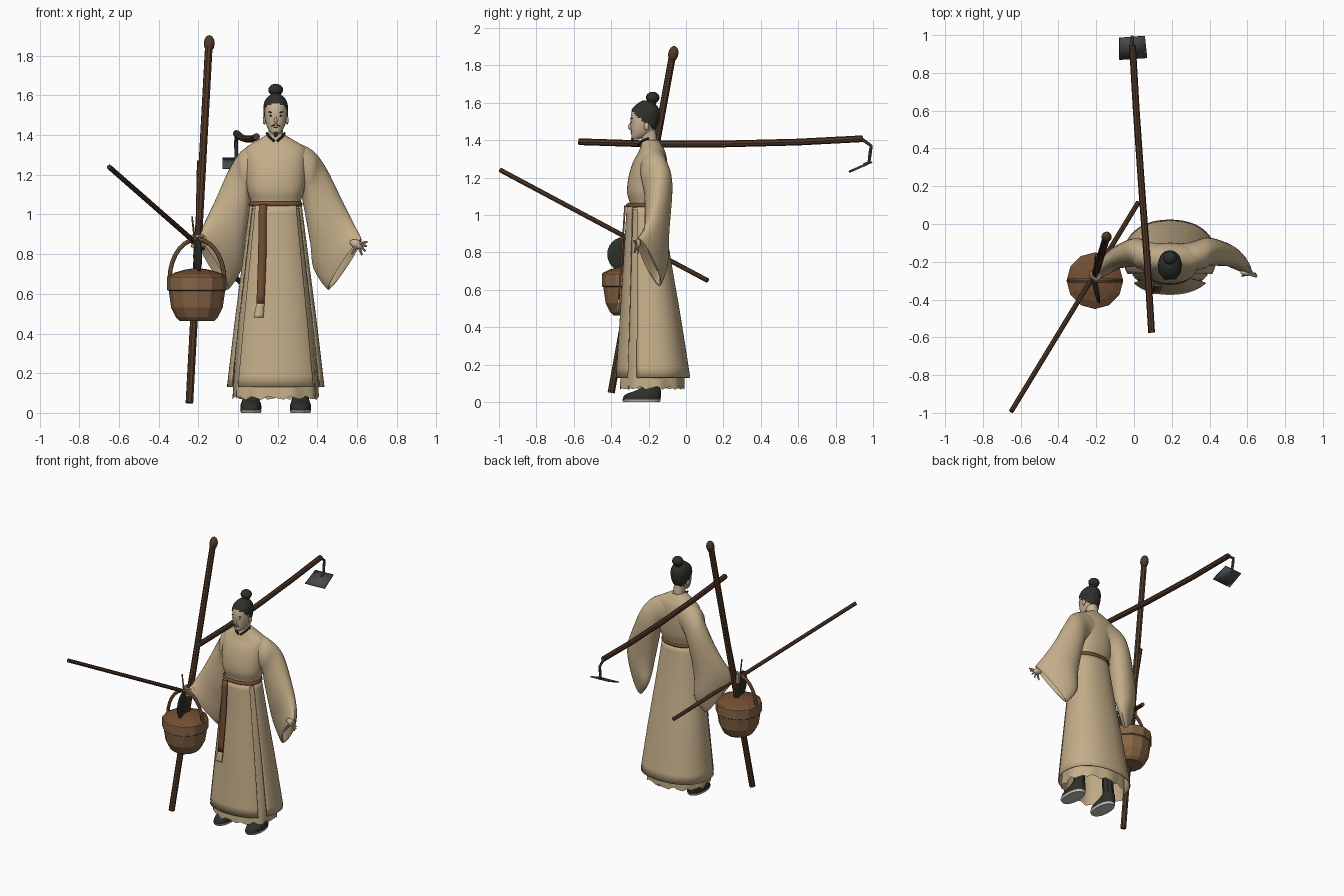
import bpy, bmesh, math
from mathutils import Vector, Matrix

if "Cube" in bpy.data.objects:
    bpy.data.objects.remove(bpy.data.objects["Cube"])

def material(name, r, g, b):
    m = bpy.data.materials.new(name)
    m.diffuse_color = (r, g, b, 1)
    m.use_nodes = True
    m.node_tree.nodes["Principled BSDF"].inputs["Base Color"].default_value = m.diffuse_color
    return m

ROBE = material("robe_tan", .55, .42, .25)
SKIN = material("skin", .58, .45, .31)
DARK = material("hair_black", .028, .028, .024)
WOOD = material("dark_wood", .085, .04, .02)
WICKER = material("wicker", .24, .13, .06)
BROWN = material("sash_brown", .17, .075, .033)
METAL = material("iron", .065, .07, .075)
SOLE = material("sole_grey", .55, .55, .53)
CX = .19  # centre line of the figure

def mesh_object(name, bm, mat, smooth=True):
    bmesh.ops.recalc_face_normals(bm, faces=bm.faces)
    me = bpy.data.meshes.new(name)
    bm.to_mesh(me)
    bm.free()
    me.materials.append(mat)
    ob = bpy.data.objects.new(name, me)
    bpy.context.collection.objects.link(ob)
    ob["smooth"] = smooth
    return ob

def skin(name, rings, mat, sub=4, closed=True, caps=(True, True), smooth=True, thick=0):
    """Surface through rings of points, with rings interpolated by a spline."""
    rows, n = [], len(rings)
    for i in range(n - 1):
        a, b, c, d = rings[max(i - 1, 0)], rings[i], rings[i + 1], rings[min(i + 2, n - 1)]
        for k in range(sub):
            t = k / sub
            rows.append([.5 * (2 * q + (r - p) * t + (2 * p - 5 * q + 4 * r - s) * t * t
                               + (3 * q - p - 3 * r + s) * t ** 3) for p, q, r, s in zip(a, b, c, d)])
    rows.append(rings[-1])
    bm = bmesh.new()
    rows = [[bm.verts.new(p) for p in row] for row in rows]
    m = len(rows[0])
    for a, b in zip(rows, rows[1:]):
        for j in range(m if closed else m - 1):
            k = (j + 1) % m
            bm.faces.new((a[j], a[k], b[k], b[j]))
    for on, row in zip(caps, (rows[0], rows[-1])):
        if on and closed:
            bm.faces.new(row)
    ob = mesh_object(name, bm, mat, smooth)
    if thick:
        mod = ob.modifiers.new("thickness", 'SOLIDIFY')
        mod.thickness = thick
        mod.offset = 0
    return ob

def ring(z, hw, yf, yb, cx=CX, e=.9, n=40, a0=0, a1=360, grow=0, ripple=0):
    """Rounded horizontal section from half width, front y and back y."""
    full = abs(a1 - a0) == 360
    pts = []
    for i in range(n):
        a = math.radians(a0 + (a1 - a0) * i / (n if full else n - 1))
        c, s = math.cos(a), math.sin(a)
        f = 1 + ripple * math.sin(9 * a)
        pts.append(Vector((cx + (hw + grow) * f * math.copysign(abs(c) ** e, c),
                           (yf + yb) / 2 + ((yb - yf) / 2 + grow) * f * math.copysign(abs(s) ** e, s),
                           z + ripple * .25 * math.sin(14 * a))))
    return pts

def stack(name, rows, mat, sub=4, caps=(True, True), **kw):
    return skin(name, [ring(*r, **kw) for r in rows], mat, sub, caps=caps)

def tube(name, pts, r, mat, spline='POLY', res=2, ends=(1, 1)):
    cu = bpy.data.curves.new(name, 'CURVE')
    cu.dimensions = '3D'
    cu.bevel_depth, cu.bevel_resolution, cu.use_fill_caps = r, res, True
    cu.resolution_u = 6
    if spline == 'POLY':
        sp = cu.splines.new('POLY')
    else:
        sp = cu.splines.new('NURBS')
    sp.points.add(len(pts) - 1)
    for i, (p, q) in enumerate(zip(sp.points, pts)):
        p.co = (*q, 1)
        p.radius = ends[0] + (ends[1] - ends[0]) * i / (len(pts) - 1)
    if spline != 'POLY':
        sp.order_u, sp.use_endpoint_u = 3, True
    cu.materials.append(mat)
    ob = bpy.data.objects.new(name, cu)
    bpy.context.collection.objects.link(ob)
    return ob

def ball(name, loc, size, mat, rot=0, axis='Y'):
    bm = bmesh.new()
    bmesh.ops.create_uvsphere(bm, u_segments=20, v_segments=12, radius=1, matrix=Matrix.Translation(loc)
                              @ Matrix.Rotation(math.radians(rot), 4, axis) @ Matrix.Diagonal((*size, 1)))
    return mesh_object(name, bm, mat)

# robe: bodice, inner skirt with a wavy hem, front and back outer panels
stack("bodice", [(1.03, .132, -.312, -.12), (1.06, .125, -.30, -.125), (1.12, .143, -.315, -.108),
                 (1.2, .152, -.308, -.10), (1.28, .155, -.285, -.10), (1.335, .15, -.255, -.11),
                 (1.375, .09, -.24, -.13), (1.4, .047, -.238, -.148)], ROBE)
skirt = [(1.05, .128, -.31, -.125), (.8, .16, -.325, -.09), (.45, .205, -.347, -.03), (.13, .243, -.368, .02)]
skin("inner_skirt", [ring(1.05, .12, -.3, -.13), ring(.6, .172, -.328, -.065),
                     ring(.25, .205, -.345, -.02, ripple=.02), ring(.075, .212, -.355, -.015, ripple=.04)],
     ROBE, caps=(True, False))
for name, a0, a1, grow in (("back_panel", -25, 205, 0), ("front_panel", -138, -42, .004)):
    skin(name, [ring(*r, a0=a0, a1=a1, grow=grow) for r in skirt], ROBE, closed=False, thick=.006)

# belt, hanging sash and its pale tip
stack("belt", [(1.04, .13, -.315, -.12), (1.052, .136, -.322, -.114), (1.065, .128, -.312, -.12)],
      BROWN, caps=(False, False))
def strip(name, rows, mat):
    skin(name, [[Vector((x - w, y, z)), Vector((x + w, y, z))] for x, y, z, w in rows],
         mat, closed=False, thick=.009)
strip("sash", [(.125, -.326, 1.05, .02), (.122, -.342, .8, .021), (.113, -.36, .55, .02)], BROWN)
strip("sash_tip", [(.113, -.36, .55, .02), (.103, -.366, .48, .025)], ROBE)

# wide sleeves: top point, bottom point, half thickness
sections = [((.25, -.175, 1.375), (.25, -.18, 1.15), .075), ((.355, -.155, 1.335), (.315, -.18, 1.12), .078),
            ((.435, -.135, 1.25), (.335, -.16, 1.02), .075), ((.535, -.17, 1.05), (.365, -.14, .85), .066),
            ((.59, -.21, .94), (.385, -.115, .72), .055), ((.62, -.255, .875), (.455, -.14, .62), .035),
            ((.57, -.22, .90), (.45, -.14, .69), .02)]
for side, name in ((1, "left_sleeve"), (-1, "right_sleeve")):
    secs = []
    for top, bot, t in sections:
        pair = []
        for p in (top, bot):
            d = p[0] - CX
            pair.append(Vector((CX + d, *p[1:])) if side > 0 else
                        Vector((CX - d * .91, p[1] - max(0, d - .2) * .12, p[2])))
        secs.append((*pair, t))
    mids = [(a + b) / 2 for a, b, t in secs]
    rings = []
    for i, (a, b, t) in enumerate(secs):
        k = min(i, len(secs) - 3)
        w = (a - b).cross(mids[k + 1] - mids[k]).normalized() * t
        rings.append([mids[i] + (a - b) / 2 * math.cos(u) + w * math.sin(u)
                      for u in (math.tau * j / 24 for j in range(24))])
    skin(name, rings, ROBE)

# neck, head and hair
stack("neck", [(1.34, .042, -.235, -.15), (1.4, .036, -.238, -.155), (1.47, .038, -.25, -.165)], SKIN)
head = [(1.405, .016, -.287, -.25), (1.418, .03, -.291, -.22), (1.445, .045, -.294, -.18),
        (1.48, .054, -.296, -.158), (1.52, .057, -.296, -.147), (1.56, .054, -.287, -.147),
        (1.59, .038, -.262, -.165), (1.602, .012, -.23, -.2)]
stack("head", head, SKIN)
hair = skin("hair", [ring(*r, grow=.005) for r in head[1:-1]] + [ring(1.611, .014, -.235, -.2)], DARK)
bm = bmesh.new()
bm.from_mesh(hair.data)
low = [f for f in bm.faces if (c := f.calc_center_median()).z < 1.555 - (c.y + .29) * .85]
bmesh.ops.delete(bm, geom=low, context='FACES')
bm.to_mesh(hair.data)
bm.free()
ball("topknot", (CX, -.178, 1.628), (.037, .036, .031), DARK)
ball("topknot_base", (CX, -.185, 1.602), (.027, .027, .02), DARK)

# face
ball("nose", (CX, -.297, 1.473), (.008, .012, .019), SKIN)
ball("goatee", (CX, -.285, 1.408), (.012, .008, .018), DARK)
ball("mouth", (CX, -.294, 1.438), (.012, .003, .003), BROWN)
for s in (-1, 1):
    ball("ear", (CX + s * .057, -.212, 1.475), (.008, .014, .022), SKIN)
    ball("eye", (CX + s * .023, -.29, 1.498), (.010, .004, .0035), DARK)
    ball("eyebrow", (CX + s * .024, -.29, 1.515), (.014, .004, .003), DARK, s * -8)
    ball("moustache", (CX + s * .012, -.292, 1.449), (.012, .004, .003), DARK, s * 20)
    tube("collar_cord", [(CX + s * .045, -.2, 1.41), (CX + s * .036, -.238, 1.395),
                         (CX + s * .008, -.258, 1.37)], .006, DARK)

# shoes, soles and leggings
for s in (-1, 1):
    x = CX + s * .125
    stack("sole", [(0, .05, -.335, -.14), (.014, .054, -.343, -.135)], SOLE, 1, cx=x)
    stack("shoe", [(.014, .052, -.338, -.137), (.04, .052, -.325, -.133), (.065, .044, -.26, -.135),
                   (.09, .038, -.22, -.14)], DARK, cx=x)
    tube("legging", [(x, -.18, .07), (x - s * .02, -.18, .4)], .037, DARK)

# open left hand
ball("left_palm", (.598, -.258, .85), (.036, .017, .022), SKIN, 25)
for tip in ((.652, -.28, .862), (.65, -.27, .84), (.642, -.262, .815), (.625, -.255, .795), (.573, -.275, .8)):
    tube("left_finger", [(.598, -.26, .852), tuple(.6 * t + .4 * p for t, p in zip(tip, (.605, -.262, .852))), tip],
         .008, SKIN, ends=(1.1, .6))

# gripping right hand
ball("right_palm", (-.185, -.26, .865), (.032, .026, .036), SKIN)
for i in range(4):
    z = .842 + i * .016
    tube("right_finger", [(-.175, -.275, z), (-.2, -.295, z), (-.228, -.275, z), (-.23, -.25, z)], .009, SKIN)

# long staff with a knob, thin rod, spare handle and twig
tube("staff", [(-.245, -.4, .05), (-.147, -.073, 1.85)], .02, WOOD)
ball("staff_knob", (-.145, -.068, 1.862), (.027, .027, .042), WOOD, -10, 'X')
tube("thin_rod", [(-.65, -.992, 1.24), (.023, .115, .65)], .013, WOOD)
tube("spare_handle", [(-.193, -.165, 1.27), (-.205, -.31, .7)], .014, WOOD)
tube("twig", [(-.232, -.3, .99), (-.2, -.3, .72)], .008, WICKER, ends=(.5, 1))

# hoe over the shoulder
tube("hoe_handle", [(.093, -.575, 1.392), (.07, -.2, 1.38), (.04, .2, 1.38), (.012, .6, 1.39), (-.008, .945, 1.408)],
     .018, WOOD)
tube("hoe_hook", [(-.008, .935, 1.41), (-.01, .99, 1.37), (-.01, .985, 1.335), (-.008, .978, 1.28), (-.007, .95, 1.268)],
     .009, METAL)
skin("hoe_blade", [[Vector((-.078, .87, 1.232)), Vector((.07, .88, 1.232))],
                   [Vector((-.078, .985, 1.283)), Vector((.058, .995, 1.283))]], METAL, 1, closed=False, thick=.008)

# faceted basket with lid, rim, arched handle and a round blade
bx, by = -.207, -.3
def basket_part(name, rows, mat):
    skin(name, [ring(z, r, by - r, by + r, cx=bx, e=1, n=12) for z, r in rows], mat, 1, smooth=False)
basket_part("basket", [(.462, .085), (.48, .105), (.53, .13), (.62, .143)], WICKER)
basket_part("basket_rim", [(.615, .143), (.62, .15), (.685, .15), (.692, .143)], WICKER)
basket_part("basket_lid", [(.69, .146), (.708, .11), (.722, .06), (.728, .02)], BROWN)
tube("basket_handle", [(bx - .138 * math.cos(a), by, .67 + .205 * math.sin(a))
                       for a in (math.pi * i / 14 for i in range(15))], .011, WICKER)
ball("round_blade", (-.203, -.335, .79), (.014, .088, .092), DARK, 12, 'Z')

# turn curves into meshes and smooth the rounded parts
bpy.ops.object.select_all(action='DESELECT')
for ob in bpy.data.objects:
    if ob.type == 'CURVE':
        ob.select_set(True)
        bpy.context.view_layer.objects.active = ob
bpy.ops.object.convert(target='MESH')
for ob in bpy.data.objects:
    ob.select_set(bool(ob.get("smooth", True)))
bpy.ops.object.shade_smooth_by_angle(angle=math.radians(40))
